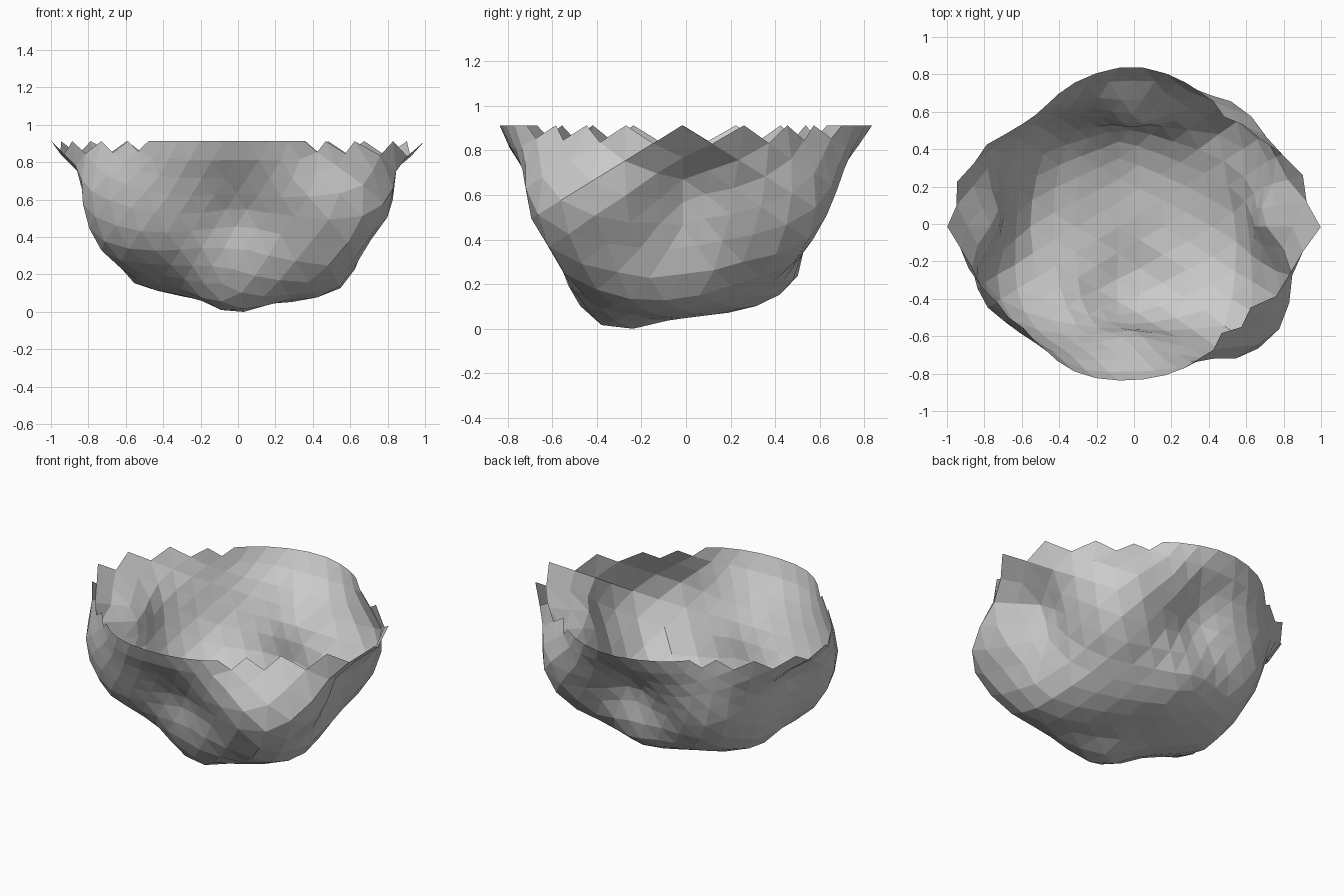
import bpy, bmesh, math
from mathutils import Matrix, Vector

if "Cube" in bpy.data.objects:
    bpy.data.objects.remove(bpy.data.objects["Cube"])

CENTRE_Z = 0.91
SHIFT = Vector((-0.09, -0.015, 0))   # the ball sits slightly off centre
POLE = 0.86
KNOTS = [0, 22, 37, 54, 72, 90]      # degrees up from straight down
# Radius from the bowl centre every 22.5 degrees around (from +x),
# one row per knot from the rim downwards
ROWS = [
    [1.0, .90, .75, .80, .84, .82, .79, .93, 1.0, .87, .81, .85, .835, .81, .74, .84],
    [.75, .86, .90, .79, .67, .74, .81, .84, .78, .95, .88, .80, .73, .82, 1.0, .96],
    [.79, .87, .93, .76, .64, .74, .87, .88, .85, .98, .92, .80, .71, .82, 1.01, .93],
    [.94, .90, .88, .84, .84, .84, .88, .92, .94, .92, .88, .87, .88, .92, .97, .98],
    [.91, .89, .88, .87, .87, .86, .86, .87, .885, .89, .90, .95, .975, .95, .92, .92],
]
GRID = [[POLE] * 16] + ROWS[::-1]


def cubic(p, t):
    a, b, c, d = p
    return b + 0.5 * t * (c - a + t * (2*a - 5*b + 4*c - d + t * (3*(b - c) + d - a)))


def ring(row, angle):
    u = (angle / math.radians(22.5)) % 16
    i = int(u)
    return cubic([row[(i + k) % 16] for k in (-1, 0, 1, 2)], u - i)


def radius(direction):
    polar = min(math.degrees(math.acos(max(-1, min(1, -direction.z)))), 89.99)
    angle = math.atan2(direction.y, direction.x)
    i = max(k for k in range(5) if KNOTS[k] <= polar)
    samples = []
    for k in (i - 1, i, i + 1, i + 2):
        if k < 0:      # continue across the pole
            samples.append(ring(GRID[1], angle + math.pi))
        else:
            samples.append(ring(GRID[min(k, 5)], angle))
    return cubic(samples, (polar - KNOTS[i]) / (KNOTS[i + 1] - KNOTS[i]))


# Frame that lays one icosahedron edge along x at the back of the rim
base = bmesh.new()
bmesh.ops.create_icosphere(base, subdivisions=1, radius=1)
base.edges.ensure_lookup_table()
a, b = (v.co.copy() for v in base.edges[0].verts)
base.free()
ey = (a + b).normalized()
ex = (b - a).normalized()
turn = Matrix((ex, ey, ex.cross(ey)))

# Lower half of an icosphere, leaving a jagged triangular rim
bm = bmesh.new()
bmesh.ops.create_icosphere(bm, subdivisions=4, radius=1)
for v in bm.verts:
    v.co = turn @ v.co
upper = [f for f in bm.faces if f.calc_center_median().z > -0.01]
bmesh.ops.delete(bm, geom=upper, context='FACES')

# Push dents and bulges into the shell
for v in bm.verts:
    n = (v.co * 0.95 + SHIFT).normalized()
    v.co = n * radius(n)
    v.co.z += CENTRE_Z
low = min(v.co.z for v in bm.verts)
for v in bm.verts:
    v.co.z -= low

mesh = bpy.data.meshes.new("dented_bowl")
bm.to_mesh(mesh)
bm.free()
bowl = bpy.data.objects.new("dented_bowl", mesh)
bpy.context.collection.objects.link(bowl)
